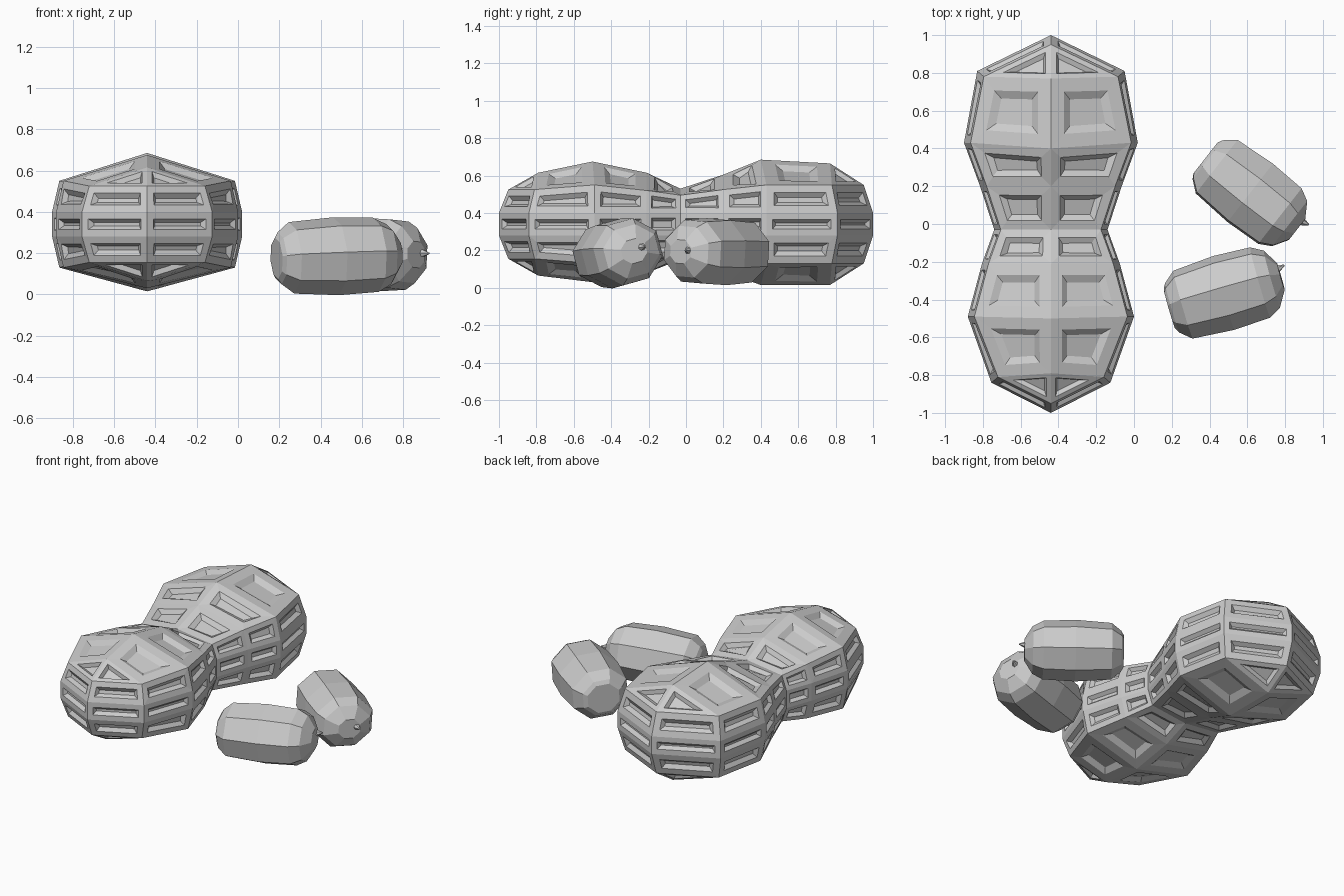
import bpy, bmesh, math
from mathutils import Matrix

if "Cube" in bpy.data.objects:
    bpy.data.objects.remove(bpy.data.objects["Cube"])


def make_object(name, bm):
    bmesh.ops.recalc_face_normals(bm, faces=bm.faces[:])
    me = bpy.data.meshes.new(name)
    bm.to_mesh(me)
    bm.free()
    ob = bpy.data.objects.new(name, me)
    bpy.context.collection.objects.link(ob)
    return ob


# Shell: rings of ten points lofted along y
# (side y, shoulder y, ridge y, half width, top z, shoulder z, low shoulder z, bottom z)
CX = -0.44
RINGS = [
    (-0.84, -0.81, -0.79, 0.315, 0.615, 0.525, 0.155, 0.065),
    (-0.49, -0.49, -0.50, 0.44, 0.675, 0.55, 0.13, 0.03),
    (-0.21, -0.21, -0.21, 0.365, 0.615, 0.52, 0.15, 0.08),
    (-0.03, -0.03, -0.03, 0.30, 0.53, 0.495, 0.18, 0.15),
    (0.20, 0.20, 0.20, 0.375, 0.605, 0.525, 0.155, 0.085),
    (0.43, 0.43, 0.40, 0.46, 0.685, 0.55, 0.13, 0.015),
    (0.81, 0.78, 0.77, 0.39, 0.665, 0.55, 0.13, 0.015),
]
bm = bmesh.new()
loops = []
for ys, yh, yr, w, zt, zs, zl, zb in RINGS:
    half = [(w - 0.035, yh, zs), (w, ys, 0.40), (w, ys, 0.28), (w - 0.035, yh, zl)]
    pts = [(0, yr, zt)] + half + [(0, yr, zb)] + [(-x, y, z) for x, y, z in reversed(half)]
    loops.append([bm.verts.new((CX + x, y, z)) for x, y, z in pts])
for a, b in zip(loops, loops[1:]):
    for i in range(10):
        j = (i + 1) % 10
        bm.faces.new((a[i], a[j], b[j], b[i]))

# Shell ends: a central keel joined to each half of the end ring
for ring, s, zs, zl in ((loops[0], -1, 0.525, 0.155), (loops[-1], 1, 0.55, 0.13)):
    keel = [bm.verts.new((CX, s * y, z)) for y, z in
            ((0.95, zs), (1.0, 0.40), (1.0, 0.28), (0.95, zl))]
    for side in (ring[:6], [ring[0]] + ring[:4:-1]):
        bm.faces.new((side[0], side[1], keel[0]))
        for k in range(3):
            bm.faces.new((side[k + 1], side[k + 2], keel[k + 1], keel[k]))
        bm.faces.new((side[4], side[5], keel[3]))
bmesh.ops.recalc_face_normals(bm, faces=bm.faces[:])

# Shell dimples: a flat border, then a sunken panel in each face
for f in bm.faces[:]:
    r = f.calc_area() / f.calc_perimeter()
    bmesh.ops.inset_individual(bm, faces=[f], thickness=0.75 * r, use_even_offset=True)
    bmesh.ops.inset_individual(bm, faces=[f], thickness=0.42 * r, depth=-0.022,
                               use_even_offset=True)
make_object("peanut_shell", bm)


# Kernels: octagonal bodies with stepped ends and a small sprout tip
PROFILE = [(-0.30, 0.11), (-0.285, 0.138), (-0.225, 0.19), (0.0, 0.207),
           (0.20, 0.197), (0.265, 0.16), (0.315, 0.075)]


def kernel(name, loc, yaw, pitch, roll, sx):
    bm = bmesh.new()
    rings = []
    for x, r in PROFILE:
        ring = []
        for i in range(8):
            a = math.radians(22.5 + 45 * i)
            ring.append(bm.verts.new((x * sx, r * math.cos(a), 0.91 * r * math.sin(a))))
        rings.append(ring)
    for a, b in zip(rings, rings[1:]):
        for i in range(8):
            j = (i + 1) % 8
            bm.faces.new((a[i], a[j], b[j], b[i]))
    bm.faces.new(rings[0])
    bm.faces.new(rings[-1])
    # Sprout tip
    bmesh.ops.create_cone(bm, cap_ends=True, segments=6, radius1=0.035, radius2=0.004,
                          depth=0.07,
                          matrix=Matrix.Translation((0.315 * sx, 0.05, 0.01))
                          @ Matrix.Rotation(math.radians(12), 4, 'Z')
                          @ Matrix.Rotation(math.radians(90), 4, 'Y'))
    ob = make_object(name, bm)
    ob.location = loc
    ob.rotation_euler = [math.radians(v) for v in (roll, pitch, yaw)]


kernel("kernel_front", (0.475, -0.365, 0.185), 16, -2, 15, 1.0)
kernel("kernel_back", (0.615, 0.165, 0.193), -38, 0, -4, 1.0)
